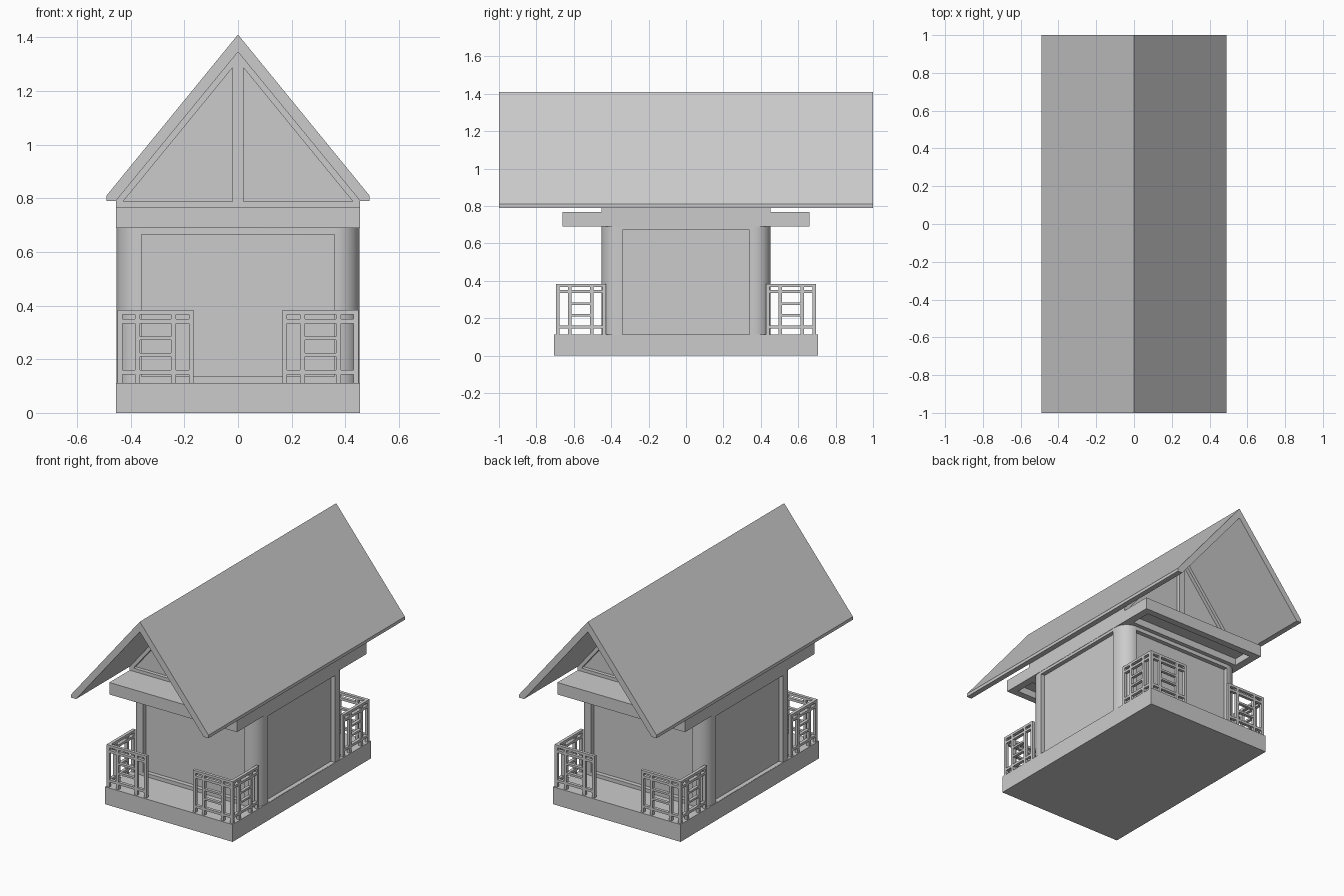
import bpy, bmesh, math
from mathutils import Vector

if "Cube" in bpy.data.objects:
    bpy.data.objects.remove(bpy.data.objects["Cube"])


def obj_from_bm(name, bm):
    bmesh.ops.recalc_face_normals(bm, faces=bm.faces)
    me = bpy.data.meshes.new(name)
    bm.to_mesh(me)
    bm.free()
    ob = bpy.data.objects.new(name, me)
    bpy.context.collection.objects.link(ob)
    return ob


def add_box(bm, x0, x1, y0, y1, z0, z1):
    vs = bmesh.ops.create_cube(bm, size=1)["verts"]
    for v in vs:
        v.co = Vector(((x0 + x1) / 2 + v.co.x * (x1 - x0),
                       (y0 + y1) / 2 + v.co.y * (y1 - y0),
                       (z0 + z1) / 2 + v.co.z * (z1 - z0)))


def boxes(name, items):
    bm = bmesh.new()
    for b in items:
        add_box(bm, *b)
    return obj_from_bm(name, bm)


def add_prism(bm, pts, y0, y1):
    # extrude an (x, z) profile along y
    f = bm.faces.new([bm.verts.new((x, y0, z)) for x, z in pts])
    ret = bmesh.ops.extrude_face_region(bm, geom=[f])
    vs = [g for g in ret["geom"] if isinstance(g, bmesh.types.BMVert)]
    bmesh.ops.translate(bm, verts=vs, vec=(0, y1 - y0, 0))


def cut(ob, cutter):
    m = ob.modifiers.new("recess", "BOOLEAN")
    m.operation, m.solver, m.object = "DIFFERENCE", "EXACT", cutter
    bpy.context.view_layer.objects.active = ob
    bpy.ops.object.modifier_apply(modifier=m.name)
    bpy.data.objects.remove(cutter)


# Base slab
boxes("base", [(-.455, .455, -.705, .705, 0, .112)])

# Room with rounded corners and a recessed panel on every side
bm = bmesh.new()
add_box(bm, -.453, .453, -.453, .453, .10, .70)
edges = [e for e in bm.edges if abs(e.verts[0].co.z - e.verts[1].co.z) > .1]
bmesh.ops.bevel(bm, geom=edges, offset=.09, segments=10, profile=.5, affect="EDGES")
room = obj_from_bm("room", bm)
panels = []
for s in (-1, 1):
    a, b = sorted((s * .425, s * .6))
    panels.append((-.36, .36, a, b, .135, .665))
    panels.append((a, b, -.34, .34, .113, .672))
cut(room, boxes("room_cutter", panels))
bpy.ops.object.select_all(action="DESELECT")
room.select_set(True)
bpy.context.view_layer.objects.active = room
bpy.ops.object.shade_smooth_by_angle(angle=math.radians(30))

# Ceiling slab overhanging front and back, with hollow undersides
canopy = boxes("canopy", [(-.455, .455, -.66, .66, .69, .767)])
cut(canopy, boxes("canopy_cutter", [(-.405, .405, *sorted((s * .48, s * .615)), .6, .735)
                                    for s in (-1, 1)]))

# Gable block with two recessed triangles at each end
bm = bmesh.new()
add_prism(bm, [(-.455, .76), (.455, .76), (.455, .79), (0, 1.346), (-.455, .79)], -.453, .453)
gable = obj_from_bm("gable", bm)
bm = bmesh.new()
for sy in (-1, 1):
    for sx in (-1, 1):
        add_prism(bm, [(sx * .02, .788), (sx * .428, .788), (sx * .02, 1.287)],
                  sy * .43, sy * .6)
cut(gable, obj_from_bm("gable_cutter", bm))

# Pitched roof
bm = bmesh.new()
add_prism(bm, [(0, 1.41), (.49, .81), (.49, .79), (.455, .79),
               (0, 1.345), (-.455, .79), (-.49, .79), (-.49, .81)], -1, 1)
obj_from_bm("roof", bm)


# Lattice railings: an L-shaped pair of panels on each corner of the base
def lattice(u0, u1):
    # bars as (u0, u1, z0, z1) in the plane of one railing panel
    t, g = .018, .066
    a, b = u0 + g, u1 - g
    bars = [(u0, u0 + t, .11, .383), (u1 - t, u1, .11, .383),
            (a, a + t, .11, .383), (b - t, b, .11, .383)]
    bars += [(u0, u1, z, z + .016) for z in (.144, .334, .367)]
    bars += [(a, b, z, z + .013) for z in (.210, .271)]
    return bars


for sy, yname in ((-1, "front"), (1, "back")):
    for sx, xname in ((-1, "left"), (1, "right")):
        items = []
        for u0, u1, z0, z1 in lattice(.165, .45):
            items.append((*sorted((sx * u0, sx * u1)), *sorted((sy * .676, sy * .696)), z0, z1))
        for u0, u1, z0, z1 in lattice(.428, .696):
            items.append((*sorted((sx * .43, sx * .45)), *sorted((sy * u0, sy * u1)), z0, z1))
        boxes(f"railing_{yname}_{xname}", items)
